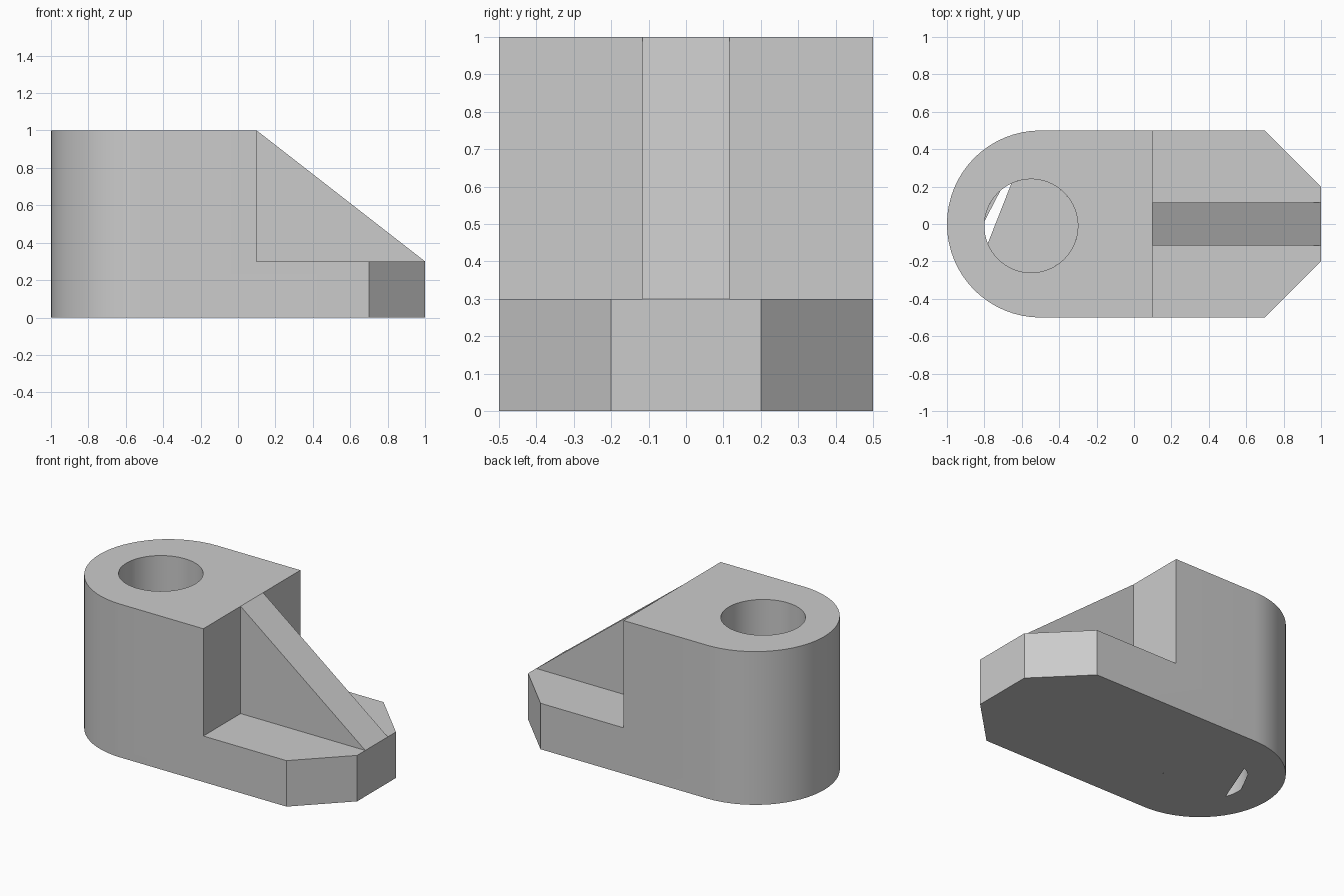
import bpy, bmesh
from math import sin, cos, pi, radians

if "Cube" in bpy.data.objects:
    bpy.data.objects.remove(bpy.data.objects["Cube"])

HOLE, R = (-0.55, -0.01), 0.25


def make_object(name, faces):
    """Object from a few outline faces given as point lists."""
    bm = bmesh.new()
    for pts in faces:
        bm.faces.new([bm.verts.new(p) for p in pts])
    mesh = bpy.data.meshes.new(name)
    bm.to_mesh(mesh)
    bm.free()
    ob = bpy.data.objects.new(name, mesh)
    bpy.context.collection.objects.link(ob)
    return ob


def prism(name, pts, direction):
    """Closed solid from a flat outline swept along a direction."""
    ob = make_object(name, [pts])
    bm = bmesh.new()
    bm.from_mesh(ob.data)
    ext = bmesh.ops.extrude_face_region(bm, geom=bm.faces[:], use_keep_orig=True)
    verts = [v for v in ext["geom"] if isinstance(v, bmesh.types.BMVert)]
    bmesh.ops.translate(bm, vec=direction, verts=verts)
    bmesh.ops.recalc_face_normals(bm, faces=bm.faces[:])
    bm.to_mesh(ob.data)
    bm.free()
    return ob


def arc(a0, a1, n, centre=HOLE, r=R, z=0.0):
    angles = [radians(a0 + (a1 - a0) * i / n) for i in range(n + 1)]
    return [(centre[0] + r * cos(a), centre[1] + r * sin(a), z) for a in angles]


def cut(target, cutter):
    cutter.hide_render = True
    mod = target.modifiers.new("cut", 'BOOLEAN')
    mod.operation, mod.solver, mod.object = 'DIFFERENCE', 'EXACT', cutter
    bpy.context.view_layer.objects.active = target
    bpy.ops.object.modifier_apply(modifier=mod.name)
    bpy.data.objects.remove(cutter)


# Full-height body: round back end, chamfered nose
outline = [(0.7, -0.5, 0), (1, -0.2, 0), (1, 0.2, 0), (0.7, 0.5, 0)]
outline += arc(90, 270, 32, (-0.5, 0), 0.5)
body = prism("bracket_body", outline, (0, 0, 1))

# Side pockets leave the low foot and the central rib
for s in (-1, 1):
    pocket = [(0.1, s * 0.116, 0.3), (1.2, s * 0.116, 0.3),
              (1.2, s * 0.7, 0.3), (0.1, s * 0.7, 0.3)]
    cut(body, prism("pocket_cutter", pocket, (0, 0, 1)))

# Sloped top of the rib
slope = [(0.01, -0.3, 1.07), (1.09, -0.3, 0.23), (1.09, -0.3, 1.2), (0.01, -0.3, 1.2)]
cut(body, prism("slope_cutter", slope, (0, 0.6, 0)))

# Vertical hole
cut(body, prism("hole_cutter", arc(0, 360, 64, z=-0.2)[:-1], (0, 0, 1.4)))

# Thin hole floor, with a narrow slot left open on one side
make_object("hole_floor", [arc(202, 475, 48)[::-1], arc(131, 174, 8)[::-1]])

bpy.ops.object.select_all(action='DESELECT')
body.select_set(True)
bpy.context.view_layer.objects.active = body
bpy.ops.object.shade_smooth_by_angle(angle=radians(30))
